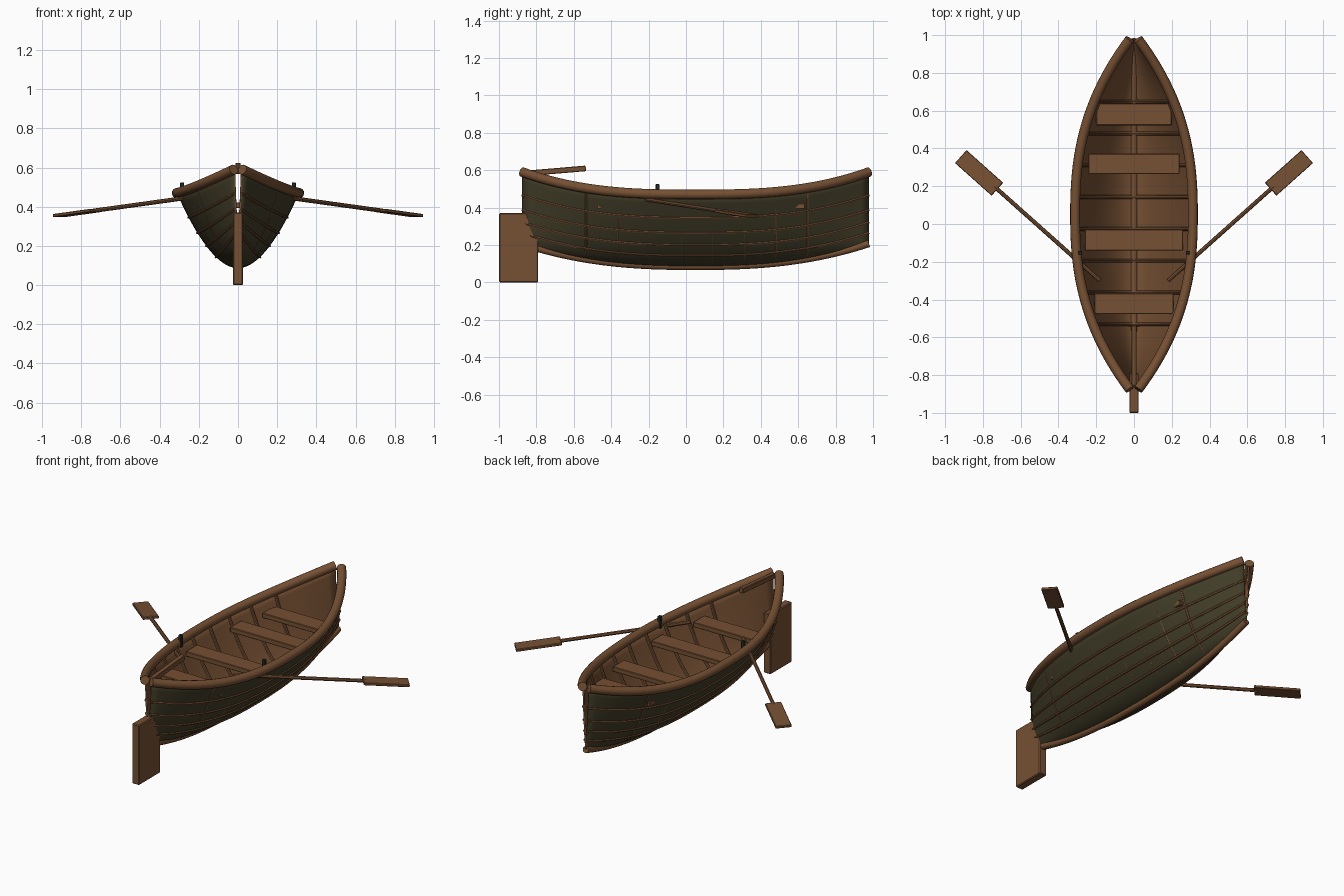
import bpy, bmesh, math
from mathutils import Vector, Matrix

if "Cube" in bpy.data.objects:
    bpy.data.objects.remove(bpy.data.objects["Cube"])


def material(name, rgb):
    m = bpy.data.materials.new(name)
    m.diffuse_color = (*rgb, 1)
    m.use_nodes = True
    m.node_tree.nodes["Principled BSDF"].inputs["Base Color"].default_value = m.diffuse_color
    return m


WOOD = material("brown wood", (0.18, 0.08, 0.033))
PAINT = material("dark olive paint", (0.053, 0.046, 0.021))
METAL = material("dark metal", (0.022, 0.028, 0.022))

CY, HALF = 0.051, 0.927      # hull middle and half length
N = 48


def smooth(ob):
    bpy.ops.object.select_all(action='DESELECT')
    ob.select_set(True)
    bpy.context.view_layer.objects.active = ob
    bpy.ops.object.shade_smooth_by_angle(angle=math.radians(40))


def width(u):
    return 0.022 + 0.29 * (1 - abs(u) ** 2.4)


def sheer(u):
    return 0.47 + 0.12 * abs(u) ** 2.8


def keel_z(u):
    return 0.085 + 0.122 * abs(u) ** 2.5


def hull_point(u, s, inset=0.0):
    """s runs -1 (left rail) to 1 (right rail) around the section."""
    x = width(u) * s
    z = keel_z(u) + (sheer(u) - keel_z(u)) * abs(s) ** 1.85
    return Vector((x * (1 - inset / 0.3), CY + HALF * u, z + inset * (1 - abs(s))))


def tube(name, pts, radius, mat=WOOD, res=3):
    cu = bpy.data.curves.new(name, 'CURVE')
    cu.dimensions = '3D'
    cu.bevel_depth = radius
    cu.bevel_resolution = res
    cu.use_fill_caps = True
    sp = cu.splines.new('POLY')
    sp.points.add(len(pts) - 1)
    for p, co in zip(sp.points, pts):
        p.co = (*co, 1)
    cu.materials.append(mat)
    ob = bpy.data.objects.new(name, cu)
    bpy.context.collection.objects.link(ob)
    bpy.ops.object.select_all(action='DESELECT')
    ob.select_set(True)
    bpy.context.view_layer.objects.active = ob
    bpy.ops.object.convert(target='MESH')
    smooth(bpy.context.object)


def box(name, center, size, mat=WOOD, along=(1, 0, 0), bevel=0.003):
    """Box whose local x axis points along the given direction."""
    bm = bmesh.new()
    bmesh.ops.create_cube(bm, size=1, matrix=Matrix.Diagonal((*size, 1)))
    bmesh.ops.bevel(bm, geom=bm.edges[:], offset=bevel, segments=1, affect='EDGES')
    x = Vector(along).normalized()
    y = Vector((0, 0, 1)).cross(x).normalized()
    z = x.cross(y)
    rot = Matrix((x, y, z)).transposed().to_4x4()
    bm.transform(Matrix.Translation(center) @ rot)
    me = bpy.data.meshes.new(name)
    bm.to_mesh(me)
    bm.free()
    me.materials.append(mat)
    ob = bpy.data.objects.new(name, me)
    bpy.context.collection.objects.link(ob)


# hull shell: olive outside, wood inside and on the rim
us = [-1 + 2 * i / N for i in range(N + 1)]
M = 28
bm = bmesh.new()
grid = [[bm.verts.new(hull_point(u, -1 + 2 * j / M)) for j in range(M + 1)] for u in us]
for i in range(N):
    for j in range(M):
        bm.faces.new((grid[i][j], grid[i + 1][j], grid[i + 1][j + 1], grid[i][j + 1]))
me = bpy.data.meshes.new("hull")
bm.to_mesh(me)
bm.free()
me.materials.append(PAINT)
me.materials.append(WOOD)
hull = bpy.data.objects.new("hull", me)
bpy.context.collection.objects.link(hull)
mod = hull.modifiers.new("thickness", 'SOLIDIFY')
mod.thickness = 0.009
mod.offset = -1
mod.material_offset = 1
mod.material_offset_rim = 1
smooth(hull)

# keel
tube("keel", [hull_point(u, 0) for u in us], 0.02)

# rails and plank seams on both sides
for side, label in ((-1, "left"), (1, "right")):
    tube(label + "_rail", [hull_point(u, side) for u in us], 0.026, res=4)
    for k, s in enumerate((0.36, 0.52, 0.665, 0.81)):
        tube(f"{label}_plank_seam_{k + 1}", [hull_point(u, side * s) for u in us], 0.007, res=1)

# ribs inside the hull
for k in range(8):
    u = (0.648 - 0.1685 * k - CY) / HALF
    tube(f"rib_{k + 1}", [hull_point(u, -1 + j / 12, 0.013) for j in range(25)], 0.01, res=2)

# seats
for k, (y, half, depth) in enumerate(((0.58, 0.2, 0.115), (0.318, 0.24, 0.108),
                                      (-0.085, 0.26, 0.11), (-0.422, 0.21, 0.108))):
    box(f"seat_{k + 1}", (0, y, 0.408), (2 * half, depth, 0.03))

# oars and oarlocks
for side, label in ((-1, "left"), (1, "right")):
    a = Vector((side * 0.18, -0.30, 0.457))
    b = Vector((side * 0.915, 0.355, 0.355))
    d = b - a
    tube(label + "_oar_shaft", [a, a + d * 0.76], 0.011, res=2)
    box(label + "_oar_blade", a + d * 0.871, (0.26, 0.092, 0.016), along=d)
    box(label + "_oarlock", (side * 0.285, -0.152, 0.487), (0.02, 0.02, 0.076), METAL)

# rudder and tiller
box("rudder", (0, -0.895, 0.185), (0.05, 0.21, 0.37), bevel=0.005)
box("tiller", (0, -0.695, 0.596), (0.32, 0.028, 0.03), along=(0, 0.31, 0.026))
